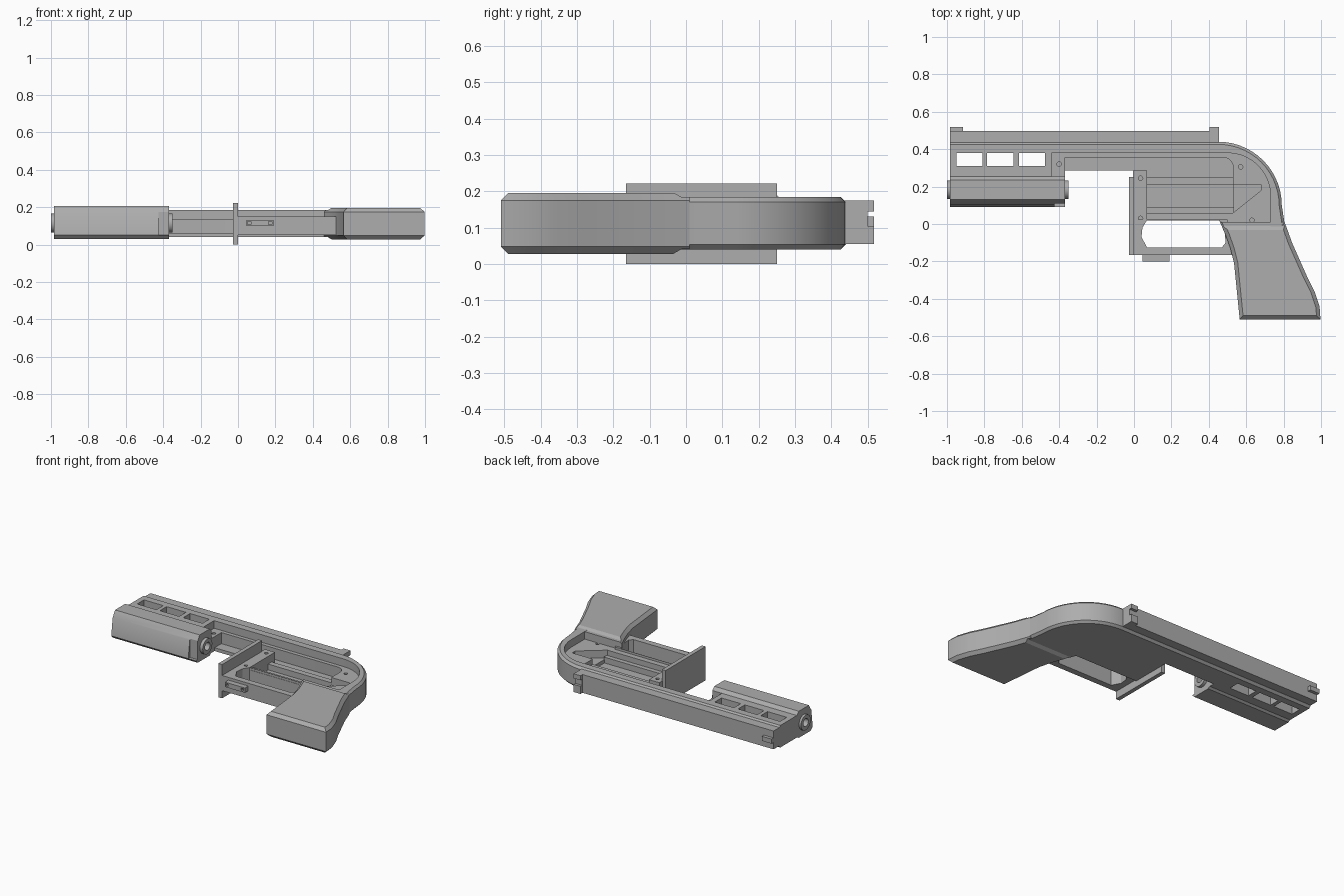
import bpy, bmesh
from math import sin, cos, radians, pi
from mathutils import Matrix, Vector

old = bpy.data.objects.get("Cube")
if old:
    bpy.data.objects.remove(old)

grey = bpy.data.materials.new("plain grey")
grey.use_nodes = True
colour = (0.42, 0.42, 0.42, 1)
grey.diffuse_color = colour
grey.node_tree.nodes["Principled BSDF"].inputs["Base Color"].default_value = colour


def finish(name, bm):
    bmesh.ops.recalc_face_normals(bm, faces=bm.faces)
    mesh = bpy.data.meshes.new(name)
    bm.to_mesh(mesh)
    bm.free()
    mesh.materials.append(grey)
    ob = bpy.data.objects.new(name, mesh)
    bpy.context.collection.objects.link(ob)
    return ob


def prism(name, pts, lo, hi, axis="z", chamfer=0, rule=None):
    """Extrude a flat outline; optionally chamfer the rim edges picked by rule."""
    bm = bmesh.new()
    place = (lambda p, t: (p[0], p[1], t)) if axis == "z" else (lambda p, t: (t, p[0], p[1]))
    base = [bm.verts.new(place(p, lo)) for p in pts]
    top = [bm.verts.new(place(p, hi)) for p in pts]
    bm.faces.new(base)
    bm.faces.new(top)
    n = len(pts)
    for i in range(n):
        j = (i + 1) % n
        bm.faces.new((base[i], base[j], top[j], top[i]))
    bmesh.ops.recalc_face_normals(bm, faces=bm.faces)
    if chamfer:
        rim = [e for e in bm.edges if abs(e.verts[0].co.z - e.verts[1].co.z) < 1e-5
               and rule((e.verts[0].co + e.verts[1].co) / 2)]
        bmesh.ops.bevel(bm, geom=rim, offset=chamfer, segments=1, affect="EDGES")
    return finish(name, bm)


def box(name, x0, x1, y0, y1, z0, z1):
    return prism(name, [(x0, y0), (x1, y0), (x1, y1), (x0, y1)], z0, z1)


def cylinder(name, centre, r, length, axis="Z", sides=24):
    bm = bmesh.new()
    turn = Matrix.Rotation(pi / 2, 4, "Y") if axis == "X" else Matrix()
    bmesh.ops.create_cone(bm, cap_ends=True, segments=sides, radius1=r, radius2=r,
                          depth=length, matrix=Matrix.Translation(Vector(centre)) @ turn)
    return finish(name, bm)


def cut(ob, *cutters):
    for c in cutters:
        m = ob.modifiers.new("cut", "BOOLEAN")
        m.operation = "DIFFERENCE"
        m.solver = "EXACT"
        m.object = c
        bpy.context.view_layer.objects.active = ob
        bpy.ops.object.modifier_apply(modifier=m.name)
        bpy.data.objects.remove(c)


def arc(cx, cy, r, a0, a1, n):
    steps = [radians(a0 + (a1 - a0) * i / n) for i in range(n + 1)]
    return [(cx + r * cos(a), cy + r * sin(a)) for a in steps]


# Main frame: half shell with rounded back
outline = [(-0.985, 0.25), (-0.37, 0.25), (-0.37, 0.285), (0, 0.285), (0, 0.02), (0.46, 0.02),
           (0.48, -0.03), (0.81, -0.03)] + arc(0.45, 0.1, 0.34, 0, 90, 14) + [(-0.985, 0.44)]
frame = prism("frame", outline, 0.04, 0.185, chamfer=0.014,
              rule=lambda c: c.y > 0.43 or c.x > 0.78 or (c.x > 0.5 and c.y > 0.1))

# Stepped recesses in the frame
upper = [(-0.44, 0.2), (-0.37, -0.1), (0.73, -0.1)] + arc(0.5, 0.15, 0.23, 0, 90, 10) + [(-0.44, 0.38)]
lower = [(-0.37, 0.2), (0.07, 0.2), (0.07, 0.06), (0.53, 0.06)] + arc(0.48, 0.305, 0.05, 0, 90, 5) + [(-0.37, 0.355)]
pointed = [(0.5, 0.06), (0.53, 0.06), (0.68, 0.18), (0.68, 0.212), (0.5, 0.212)]
cut(frame, prism("upper_cutter", upper, 0.135, 0.3),
    prism("lower_cutter", lower, 0.062, 0.3),
    prism("pointed_cutter", pointed, 0.085, 0.3))

# Three windows through the front
for x in (-0.95, -0.785, -0.615):
    cut(frame, box("window_cutter", x, x + 0.14, 0.31, 0.38, -0.1, 0.3))

# Screw holes
for x, y in ((-0.4, 0.32), (0.57, 0.305), (0.63, 0.02)):
    cut(frame, cylinder("screw_cutter", (x, y, 0.14), 0.012, 0.1, sides=12))

# Ledges along the lower recess
for i, (y0, y1) in enumerate(((0.06, 0.09), (0.212, 0.25))):
    box(f"ledge_{i + 1}", 0.06, 0.535, y0, y1, 0.055, 0.1)

# Top rail with front and rear sights
box("top_rail", -0.985, 0.45, 0.43, 0.497, 0.055, 0.175)
box("front_sight", -0.985, -0.915, 0.49, 0.518, 0.1, 0.13)
rear_sight = box("rear_sight", 0.405, 0.455, 0.43, 0.518, 0.055, 0.175)
cut(rear_sight, box("notch_cutter", 0.3, 0.6, 0.5, 0.6, 0.105, 0.145))

# Lug under the front, with a relief at its back end
section = [(0.255, 0.185), (0.235, 0.205), (0.13, 0.205), (0.105, 0.165),
           (0.09, 0.05), (0.11, 0.03), (0.235, 0.03), (0.255, 0.045)]
lug = prism("lug", section, -0.985, -0.37, axis="x")
cut(lug, box("relief_cutter", -0.425, -0.3, 0, 0.11, 0.05, 0.19))

# Round tube through the lug
bore = (-0.675, 0.183, 0.115)
cut(lug, cylinder("lug_cutter", bore, 0.045, 1, "X"))
tube = cylinder("tube", bore, 0.05, 0.65, "X", 32)
cut(tube, cylinder("bore_cutter", bore, 0.026, 1, "X"))

# Tall plate and the mounting block behind it
box("front_plate", -0.027, 0, -0.165, 0.25, 0, 0.222)
block = box("mounting_block", -0.005, 0.07, 0.02, 0.285, 0.045, 0.15)
cut(block, cylinder("block_cutter", (0.05, 0.15, 0.105), 0.028, 0.09, "X"))
for y in (0.03, 0.245):
    cut(block, cylinder("screw_cutter", (0.035, y, 0.15), 0.012, 0.08, sides=12))

# Guard loop
guard = prism("guard", [(-0.005, -0.165), (0.54, -0.165), (0.5, 0.024), (-0.005, 0.024)], 0.05, 0.15)
opening = [(0.07, 0.022), (0.045, -0.02), (0.04, -0.07), (0.07, -0.125), (0.47, -0.125),
           (0.49, -0.1), (0.485, -0.05), (0.455, 0.022)]
cut(guard, prism("opening_cutter", opening, 0, 0.3))

# Small block under the guard with two cross holes
lower_block = box("guard_block", 0.045, 0.19, -0.2, -0.16, 0.1, 0.132)
for x in (0.06, 0.172):
    cut(lower_block, box("hole_cutter", x - 0.009, x + 0.009, -0.3, -0.18, 0.108, 0.124))

# Grip with chamfered rim, sloping down to the frame
grip_side = [(0.46, 0.01), (0.49, -0.06), (0.515, -0.13), (0.535, -0.21), (0.565, -0.51), (0.997, -0.51),
             (0.992, -0.44), (0.965, -0.36), (0.925, -0.28), (0.885, -0.19), (0.845, -0.1),
             (0.82, -0.03), (0.805, 0.01)]
grip = prism("grip", grip_side, 0.028, 0.195, chamfer=0.02, rule=lambda c: c.y < 0)
slope = [(-0.04, 0.2), (-0.012, 0.184), (0.02, 0.184), (0.02, 0.3), (-0.04, 0.3)]
cut(grip, prism("top_slope_cutter", slope, 0.3, 1.1, axis="x"),
    prism("bottom_slope_cutter", [(y, 0.225 - z) for y, z in slope], 0.3, 1.1, axis="x"))

# Smooth the curves and keep the sharp edges
for ob in bpy.context.collection.objects:
    if ob.type == "MESH" and ob.data.materials and ob.data.materials[0] == grey:
        bpy.ops.object.select_all(action="DESELECT")
        ob.select_set(True)
        bpy.context.view_layer.objects.active = ob
        bpy.ops.object.shade_smooth_by_angle(angle=radians(25))
